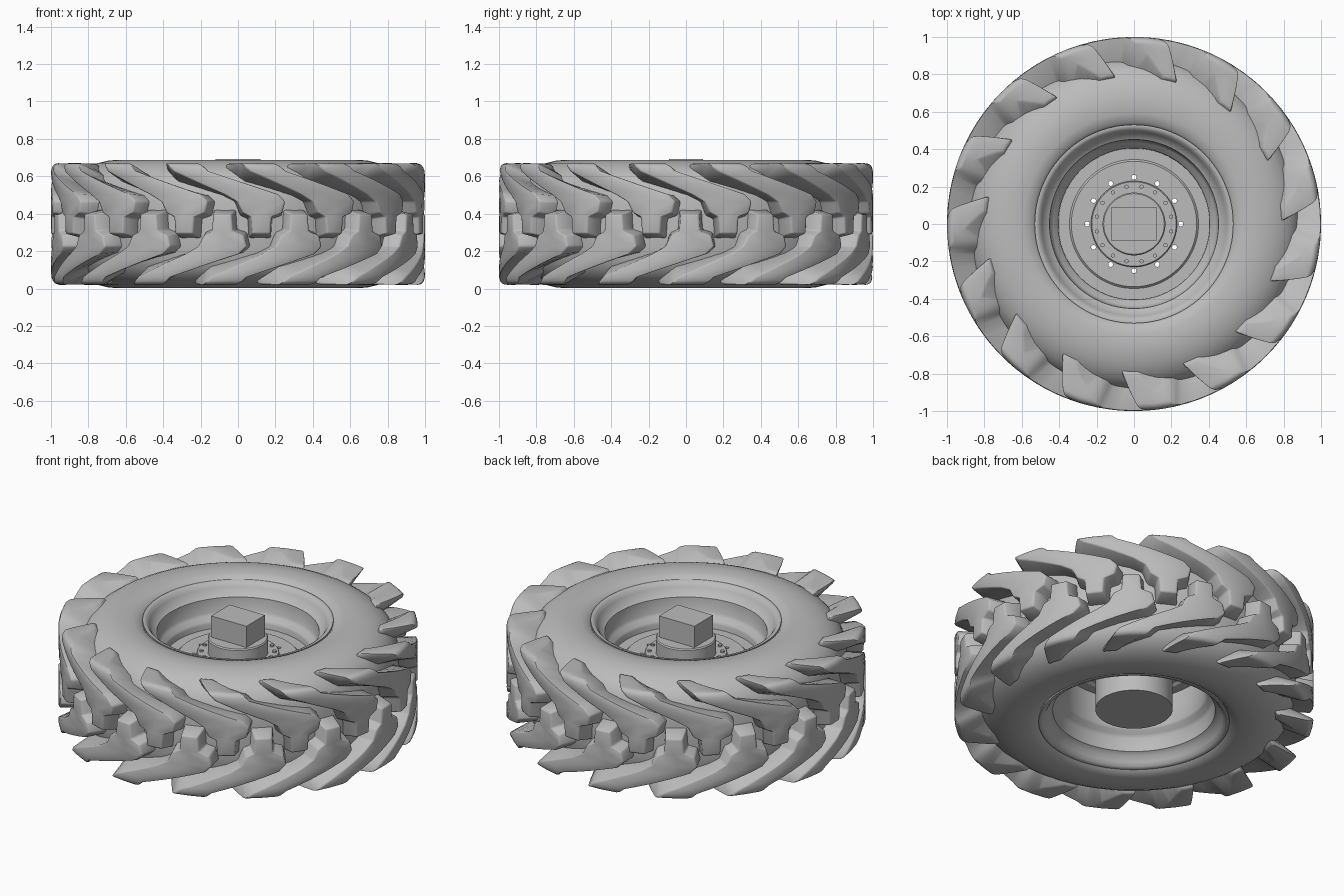
import bpy, bmesh
from math import sin, cos, pi, tau, radians

cube = bpy.data.objects.get("Cube")
if cube:
    bpy.data.objects.remove(cube, do_unlink=True)

MID = 0.345          # height of the wheel's centre plane
LUGS = 15            # tread lugs per row
PITCH = tau / LUGS

grey = bpy.data.materials.new("plain_grey")
grey.use_nodes = True
grey.diffuse_color = (0.5, 0.5, 0.5, 1)
grey.node_tree.nodes["Principled BSDF"].inputs["Base Color"].default_value = (0.5, 0.5, 0.5, 1)


def make_active(ob):
    bpy.ops.object.select_all(action='DESELECT')
    bpy.context.view_layer.objects.active = ob
    ob.select_set(True)


def finish(name, bm, angle=35, bevel=0):
    """Turn a bmesh into a shaded object."""
    bmesh.ops.recalc_face_normals(bm, faces=bm.faces)
    mesh = bpy.data.meshes.new(name)
    bm.to_mesh(mesh)
    bm.free()
    mesh.materials.append(grey)
    ob = bpy.data.objects.new(name, mesh)
    bpy.context.collection.objects.link(ob)
    make_active(ob)
    if bevel:
        mod = ob.modifiers.new("rounded_edges", 'BEVEL')
        mod.width, mod.segments = bevel, 2
        mod.limit_method, mod.angle_limit = 'ANGLE', radians(32)
        bpy.ops.object.modifier_apply(modifier=mod.name)
    bpy.ops.object.shade_smooth_by_angle(angle=radians(angle))
    return ob


def lathe(name, profile, steps=96, angle=35):
    """Revolve a closed (radius, z) loop; radius 0 points become the axis."""
    bm = bmesh.new()
    rings = []
    for i in range(steps):
        a = tau * i / steps
        rings.append([bm.verts.new((r * cos(a), r * sin(a), z)) for r, z in profile])
    n = len(profile)
    for i in range(steps):
        a, b = rings[i], rings[(i + 1) % steps]
        for j in range(n):
            k = (j + 1) % n
            if profile[j][0] + profile[k][0] > 0:
                bm.faces.new((a[j], b[j], b[k], a[k]))
    bmesh.ops.remove_doubles(bm, verts=bm.verts, dist=1e-5)
    return finish(name, bm, angle)


def mirrored(half):
    """Profile given as (radius, height above centre), reflected below it."""
    return [(r, MID + d) for r, d in half] + [(r, MID - d) for r, d in reversed(half)]


def cylinders(bm, count, ring, radius, z, depth, shift=0, segments=12):
    """Ring of upright cylinders centred on height z."""
    for i in range(count):
        a = tau * (i + shift) / count
        made = bmesh.ops.create_cone(bm, cap_ends=True, segments=segments, radius1=radius,
                                     radius2=radius, depth=depth)
        bmesh.ops.translate(bm, verts=made["verts"], vec=(ring * cos(a), ring * sin(a), z))


# Tyre body
lathe("tyre_body", mirrored([
    (0.53, 0.31), (0.545, 0.327), (0.59, 0.339), (0.65, 0.343), (0.70, 0.338), (0.75, 0.325),
    (0.79, 0.307), (0.83, 0.28), (0.865, 0.24), (0.885, 0.19), (0.897, 0.12), (0.90, 0.04)]), 128)

# Lug sections: left angle, right angle, top radius, top height, base radius, base height, flare
SECTIONS = [
    (-.048, .048, 1.0, -.052, .87, -.08, .032),
    (-.055, .055, 1.0, .040, .87, .025, .032),
    (-.100, .115, 1.0, .062, .87, .040, .03),
    (-.130, .130, 1.0, .120, .87, .120, .035),
    (-.200, .090, 1.0, .160, .86, .150, .035),
    (-.480, -.285, 1.0, .285, .84, .215, .05),
    (-.510, -.315, .992, .312, .82, .225, .055),
    (-.530, -.340, .972, .325, .80, .235, .06),
    (-.622, -.530, .80, .322, .76, .27, .05)]


def lug_path():
    """Sections with extra steps, so the lug follows the tyre's curve."""
    out = []
    for s, t in zip(SECTIONS, SECTIONS[1:]):
        n = 5 if abs(t[0] - s[0]) > 0.08 else 1
        out += [[p + (q - p) * i / n for p, q in zip(s, t)] for i in range(n)]
    return out + [SECTIONS[-1]]


def lug_row(name, side, offset):
    bm = bmesh.new()
    path = lug_path()
    for i in range(LUGS):
        turn = offset + i * PITCH - pi / 2
        rows = []
        for left, right, rt, ht, rb, hb, flare in path:
            middle = (left + right) / 2
            corners = [(left, rt, ht), (middle, rt, ht), (right, rt, ht),
                       (right + flare, rb, hb), (left - flare * 0.5, rb, hb)]
            rows.append([bm.verts.new((r * cos(turn + a), r * sin(turn + a), MID + side * h))
                         for a, r, h in corners])
        n = len(rows[0])
        for a, b in zip(rows, rows[1:]):
            for j in range(n):
                k = (j + 1) % n
                bm.faces.new((a[j], a[k], b[k], b[j]))
        bm.faces.new(rows[0])
        bm.faces.new(rows[-1])
    return finish(name, bm, 45, 0.012)


# Two mirrored tread rows, half a pitch apart
lug_row("upper_tread_lugs", 1, 0.125)
lug_row("lower_tread_lugs", -1, 0.125 - PITCH / 2)

# Rim barrel with flanges and a dropped centre
lathe("rim", mirrored([
    (0.531, 0.30), (0.531, 0.322), (0.52, 0.323), (0.507, 0.316), (0.492, 0.295), (0.478, 0.265),
    (0.452, 0.25), (0.447, 0.17), (0.435, 0.15), (0.412, 0.135), (0.405, 0.12), (0.405, 0.02)]))

# Wheel disc, with a ring of through holes
disc = lathe("wheel_disc", [(0.41, 0.435), (0.345, 0.435), (0.335, 0.445), (0.18, 0.445),
                            (0.18, 0.415), (0.33, 0.415), (0.345, 0.405), (0.41, 0.405)])
bm = bmesh.new()
cylinders(bm, 12, 0.25, 0.013, 0.43, 0.2)
cutter = finish("hole_cutter", bm)
cutter.hide_render = True
make_active(disc)
cut = disc.modifiers.new("holes", 'BOOLEAN')
cut.operation, cut.object, cut.solver = 'DIFFERENCE', cutter, 'EXACT'
bpy.ops.object.modifier_apply(modifier=cut.name)
bpy.ops.object.shade_smooth_by_angle(angle=radians(20))
bpy.data.objects.remove(cutter, do_unlink=True)

# Hub: lower drum, bolt flange and raised cap
lathe("hub", [(0, 0.105), (0.215, 0.105), (0.215, 0.44), (0.23, 0.44), (0.23, 0.465), (0.225, 0.47),
              (0.168, 0.47), (0.168, 0.555), (0.162, 0.562), (0, 0.562)], 64)
bm = bmesh.new()
cylinders(bm, 16, 0.203, 0.012, 0.47, 0.02, 0.5, 6)
finish("hub_bolts", bm)

# Axle block
bm = bmesh.new()
bmesh.ops.create_cube(bm, size=1)
bmesh.ops.scale(bm, verts=bm.verts, vec=(0.24, 0.18, 0.14))
bmesh.ops.translate(bm, verts=bm.verts, vec=(0, 0, 0.622))
finish("axle_block", bm)
